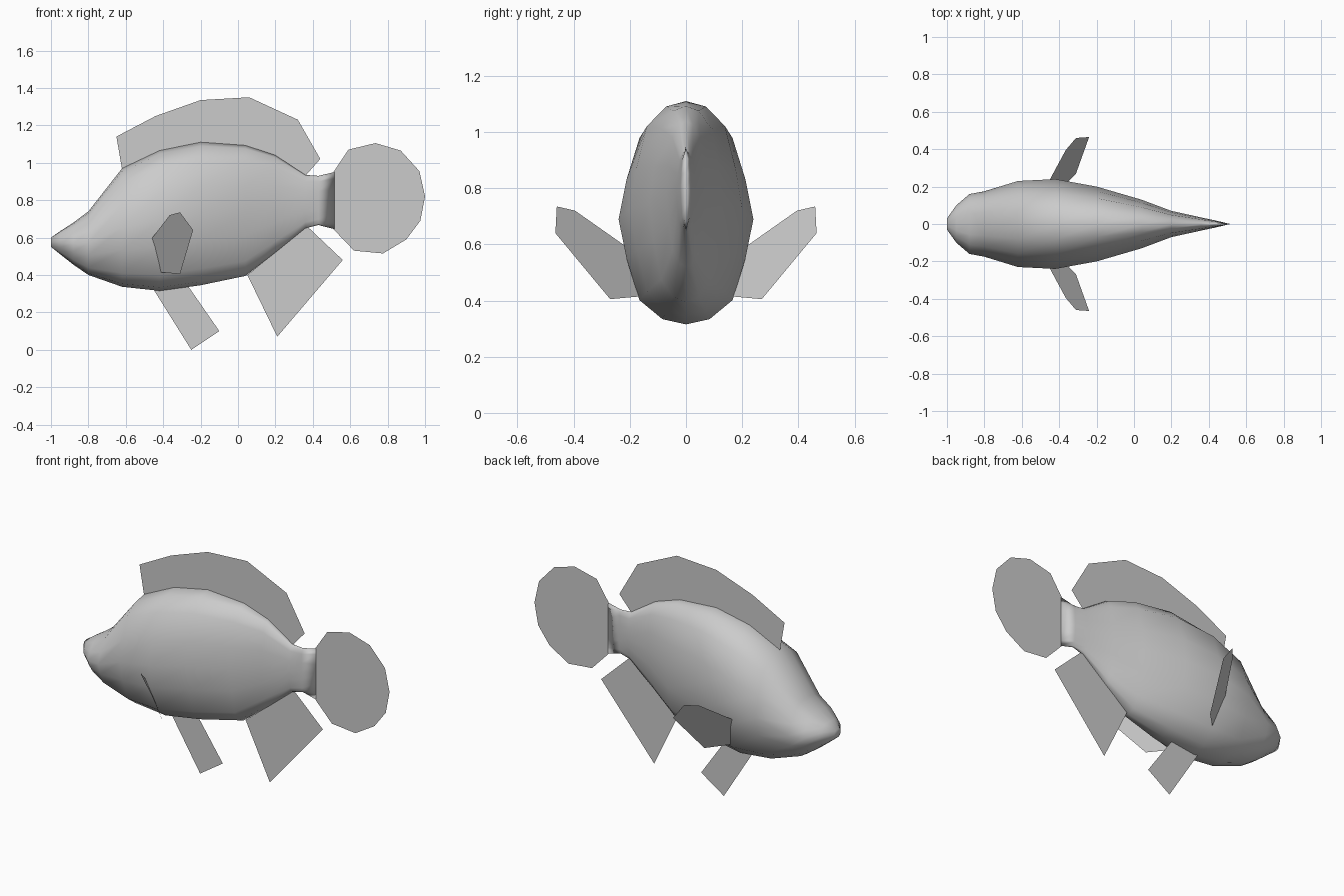
import bpy, bmesh

if "Cube" in bpy.data.objects:
    bpy.data.objects.remove(bpy.data.objects["Cube"])

grey = bpy.data.materials.new("plain_grey")
grey.diffuse_color = (0.6, 0.6, 0.6, 1)
grey.use_nodes = True
grey.node_tree.nodes["Principled BSDF"].inputs["Base Color"].default_value = grey.diffuse_color


def make(name, verts, faces, smooth=False):
    mesh = bpy.data.meshes.new(name)
    mesh.from_pydata(verts, [], faces)
    bm = bmesh.new()
    bm.from_mesh(mesh)
    if smooth:
        bmesh.ops.remove_doubles(bm, verts=bm.verts, dist=0.0005)
        bmesh.ops.recalc_face_normals(bm, faces=bm.faces)
    for f in bm.faces:
        f.smooth = smooth
    bm.to_mesh(mesh)
    bm.free()
    mesh.materials.append(grey)
    obj = bpy.data.objects.new(name, mesh)
    bpy.context.collection.objects.link(obj)
    return obj


def flat_fin(name, outline):
    make(name, [(x, 0, z) for x, z in outline], [list(range(len(outline)))])


# Body: rings lofted along x, given as (x, bottom, top, half width)
sections = [(-1, .55, .6, .03), (-.95, .51, .635, .1), (-.88, .455, .68, .16),
            (-.8, .4, .74, .175), (-.62, .337, .97, .23), (-.42, .315, 1.065, .24),
            (-.2, .345, 1.11, .2), (.04, .395, 1.093, .13), (.2, .52, 1.04, .07),
            (.36, .65, .935, .035), (.43, .667, .93, .02), (.515, .645, .95, 0)]
quarter = [(0, 1), (.35, .95), (.69, .77), (.88, .38), (1, 0)]
half = quarter + [(y, -z) for y, z in quarter[-2::-1]]
ring = half + [(-y, z) for y, z in half[-2:0:-1]]
n = len(ring)
verts = [(x, y * w, (lo + hi) / 2 + z * (hi - lo) / 2)
         for x, lo, hi, w in sections for y, z in ring]
faces = [(i * n + j, i * n + (j + 1) % n, (i + 1) * n + (j + 1) % n, (i + 1) * n + j)
         for i in range(len(sections) - 1) for j in range(n)]
faces.append(list(range(n)))
make("body", verts, faces, smooth=True)

# Dorsal fin: strip from the back up to the fin's rim
base = [(-.62, .965), (-.42, 1.06), (-.2, 1.105), (.04, 1.088), (.2, 1.035), (.36, .93)]
rim = [(-.65, 1.14), (-.44, 1.25), (-.2, 1.335), (.06, 1.35), (.32, 1.23), (.44, 1.02)]
k = len(base)
make("dorsal_fin", [(x, 0, z) for x, z in base + rim],
     [(i, i + 1, i + 1 + k, i + k) for i in range(k - 1)])

# Tail, belly and rear fins on the centre plane
flat_fin("tail_fin", [(.51, .645), (.51, .95), (.59, 1.07), (.735, 1.105), (.87, 1.065),
                      (.97, .955), (1, .82), (.975, .69), (.9, .59), (.775, .515), (.62, .53)])
flat_fin("anal_fin", [(.05, .4), (.37, .66), (.56, .48), (.21, .07)])
flat_fin("pelvic_fin", [(-.45, .32), (-.27, .345), (-.1, .1), (-.25, 0)])

# Side fins, mirrored
side = [(-.465, .21, .59), (-.365, .395, .72), (-.31, .46, .735),
        (-.24, .465, .64), (-.31, .27, .405), (-.42, .16, .415)]
for name, s in (("left_side_fin", -1), ("right_side_fin", 1)):
    make(name, [(x, s * y, z) for x, y, z in side], [list(range(len(side)))])
